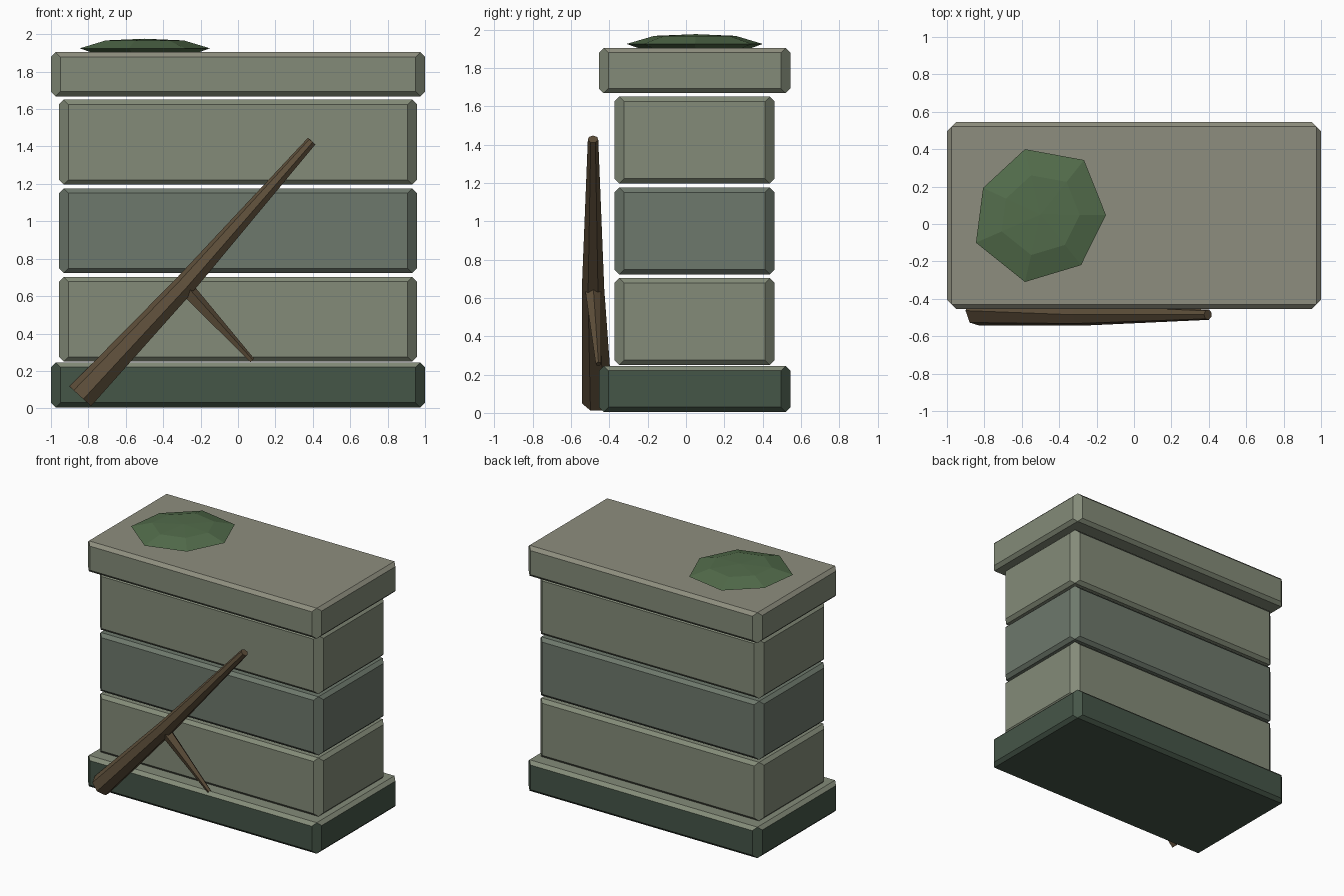
import bpy, bmesh, math
from mathutils import Vector

if "Cube" in bpy.data.objects:
    bpy.data.objects.remove(bpy.data.objects["Cube"])


def material(name, rgb):
    m = bpy.data.materials.new(name)
    m.diffuse_color = (*rgb, 1)
    m.use_nodes = True
    m.node_tree.nodes["Principled BSDF"].inputs["Base Color"].default_value = m.diffuse_color
    return m


stone = material("stone", (0.23, 0.26, 0.19))
stone_top = material("stone_top", (0.27, 0.27, 0.21))
damp_stone = material("damp_stone", (0.155, 0.19, 0.15))
dark_stone = material("dark_stone", (0.06, 0.092, 0.064))
moss = material("moss", (0.085, 0.15, 0.07))
bark = material("bark", (0.11, 0.077, 0.042))


def finish(bm, name, *mats):
    bmesh.ops.recalc_face_normals(bm, faces=bm.faces)
    me = bpy.data.meshes.new(name)
    bm.to_mesh(me)
    bm.free()
    for m in mats:
        me.materials.append(m)
    ob = bpy.data.objects.new(name, me)
    bpy.context.collection.objects.link(ob)
    return ob


def slab(name, hx, hy, z0, z1, side, top, cy=0.045, c=0.05, b=0.025):
    """Block with chamfered corners and smaller chamfers along the rims."""
    bm = bmesh.new()
    for sx in (-1, 1):
        for sy in (-1, 1):
            for z, zb in ((z0, z0 + b), (z1, z1 - b)):
                for x, y, h in ((hx - b, hy - b, z), (hx, hy - c, zb), (hx - c, hy, zb)):
                    bm.verts.new((sx * x, cy + sy * y, h))
    bmesh.ops.convex_hull(bm, input=bm.verts)
    bmesh.ops.dissolve_limit(bm, angle_limit=0.01, verts=bm.verts, edges=bm.edges)
    bmesh.ops.recalc_face_normals(bm, faces=bm.faces)
    for f in bm.faces:
        f.material_index = int(f.normal.z > 0.3)
    return finish(bm, name, side, top)


def limb(name, path, sides):
    """Tapered faceted limb through (point, radius) pairs."""
    bm = bmesh.new()
    axis = (Vector(path[-1][0]) - Vector(path[0][0])).normalized()
    u = axis.cross(Vector((0, 1, 0))).normalized()
    v = axis.cross(u)
    rings = []
    for p, r in path:
        angles = [math.tau * i / sides for i in range(sides)]
        rings.append([bm.verts.new(Vector(p) + r * (math.cos(a) * u + math.sin(a) * v))
                      for a in angles])
    for lo, hi in zip(rings, rings[1:]):
        for i in range(sides):
            j = (i + 1) % sides
            bm.faces.new((lo[i], lo[j], hi[j], hi[i]))
    bm.faces.new(rings[0])
    bm.faces.new(rings[-1])
    return finish(bm, name, bark)


# Stone base, three courses and overhanging cap
slab("base_slab", 1.0, 0.5, 0.005, 0.245, dark_stone, stone)
for i, (z, m) in enumerate(((0.25, stone), (0.723, damp_stone), (1.197, stone))):
    slab(f"stone_course_{i + 1}", 0.957, 0.418, z, z + 0.453, m, m)
slab("cap_slab", 1.0, 0.5, 1.668, 1.904, stone, stone_top)

# Moss patch: low irregular seven-sided dome
outline = [(-0.583, 0.40), (-0.267, 0.342), (-0.15, 0.048), (-0.283, -0.22),
           (-0.583, -0.31), (-0.845, -0.10), (-0.807, 0.193)]
bm = bmesh.new()
cx, cy = -0.5, 0.05
rings = [[bm.verts.new((cx + (x - cx) * s, cy + (y - cy) * s, z)) for x, y in outline]
         for s, z in ((0.82, 1.902), (1.0, 1.925), (0.6, 1.967))]
for lo, hi in zip(rings, rings[1:]):
    for i in range(7):
        j = (i + 1) % 7
        bm.faces.new((lo[i], lo[j], hi[j], hi[i]))
bm.faces.new(rings[0])
apex = bm.verts.new((cx, cy, 1.976))
for i in range(7):
    bm.faces.new((rings[2][i], rings[2][(i + 1) % 7], apex))
finish(bm, "moss_patch", moss)

# Fallen branch leaning on the front, with a side twig
limb("leaning_branch", [((-0.84, -0.463, 0.062), 0.082),
                        ((-0.285, -0.485, 0.655), 0.06),
                        ((0.395, -0.485, 1.428), 0.028)], 7)
limb("side_twig", [((-0.28, -0.485, 0.64), 0.044),
                   ((0.075, -0.457, 0.256), 0.015)], 5)
